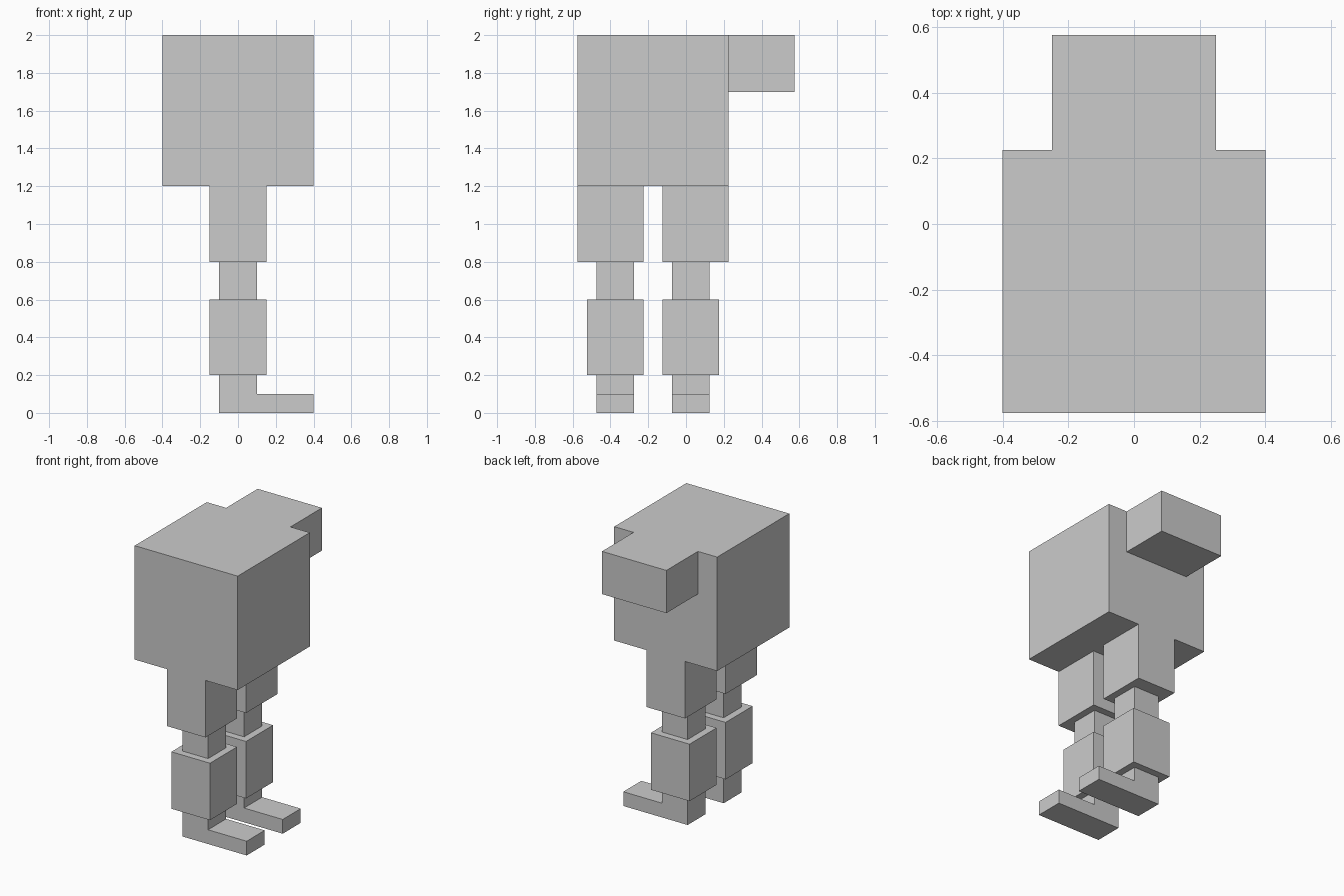
import bpy, bmesh
from mathutils import Vector

if "Cube" in bpy.data.objects:
    bpy.data.objects.remove(bpy.data.objects["Cube"])

grey = bpy.data.materials.new("plain grey")
grey.diffuse_color = (0.6, 0.6, 0.6, 1)
grey.use_nodes = True
grey.node_tree.nodes["Principled BSDF"].inputs["Base Color"].default_value = grey.diffuse_color


def finish(name, bm):
    mesh = bpy.data.meshes.new(name)
    bm.to_mesh(mesh)
    bm.free()
    mesh.materials.append(grey)
    obj = bpy.data.objects.new(name, mesh)
    bpy.context.collection.objects.link(obj)


def pull(bm, faces, offset):
    """Extrude a patch of faces by an offset."""
    new = bmesh.ops.extrude_face_region(bm, geom=faces)["geom"]
    verts = [v for v in new if isinstance(v, bmesh.types.BMVert)]
    bmesh.ops.translate(bm, verts=verts, vec=offset)
    bmesh.ops.delete(bm, geom=[f for f in faces if f.is_valid], context="FACES_ONLY")


def make_body():
    bm = bmesh.new()
    bmesh.ops.create_cube(bm, size=0.8)
    bmesh.ops.translate(bm, verts=bm.verts, vec=(0, -0.175, 1.6))
    # cut lines around the leg sockets and the rear block
    cuts = [("X", x) for x in (-0.25, -0.15, 0.15, 0.25)]
    cuts += [("Y", -0.225), ("Y", -0.125), ("Z", 1.7)]
    for axis, pos in cuts:
        n = Vector([float(axis == a) for a in "XYZ"])
        bmesh.ops.bisect_plane(bm, geom=bm.verts[:] + bm.edges[:] + bm.faces[:],
                               plane_co=n * pos, plane_no=n)
    # rear block
    back = []
    for f in bm.faces:
        c = f.calc_center_median()
        if f.normal.y > 0.9 and abs(c.x) < 0.25 and c.z > 1.7:
            back.append(f)
    pull(bm, back, (0, 0.35, 0))
    bmesh.ops.recalc_face_normals(bm, faces=bm.faces)
    # open the underside where the thighs join
    sockets = []
    for f in bm.faces:
        c = f.calc_center_median()
        if c.z < 1.201 and abs(c.x) < 0.15 and not -0.225 < c.y < -0.125:
            sockets.append(f)
    bmesh.ops.delete(bm, geom=sockets, context="FACES")
    finish("body", bm)


def make_leg(name, mid, thigh_y):
    bm = bmesh.new()
    thigh = (0.15, thigh_y - 0.175, thigh_y + 0.175)
    joint = (0.1, mid - 0.1, mid + 0.1)
    shin = (0.15, mid - 0.15, mid + 0.15)
    # thigh, knee, shin, ankle and heel sections from top to bottom
    sections = [(1.2, thigh), (0.8, thigh), (0.8, joint), (0.6, joint), (0.6, shin),
                (0.2, shin), (0.2, joint), (0.1, joint), (0.0, joint)]
    rings = []
    for z, (hx, y0, y1) in sections:
        rings.append([bm.verts.new((x, y, z)) for x, y in
                      ((-hx, y0), (hx, y0), (hx, y1), (-hx, y1))])
    for a, b in zip(rings, rings[1:]):
        for i in range(4):
            j = (i + 1) % 4
            bm.faces.new((a[i], b[i], b[j], a[j]))
    bm.faces.new(rings[-1][::-1])
    bm.normal_update()
    # foot pulled sideways from the heel
    toe = [f for f in bm.faces if f.normal.x > 0.9 and f.calc_center_median().z < 0.1]
    pull(bm, toe, (0.3, 0, 0))
    bm.normal_update()
    finish(name, bm)


make_body()
make_leg("front_leg", -0.375, -0.4)
make_leg("back_leg", 0.025, 0.05)
